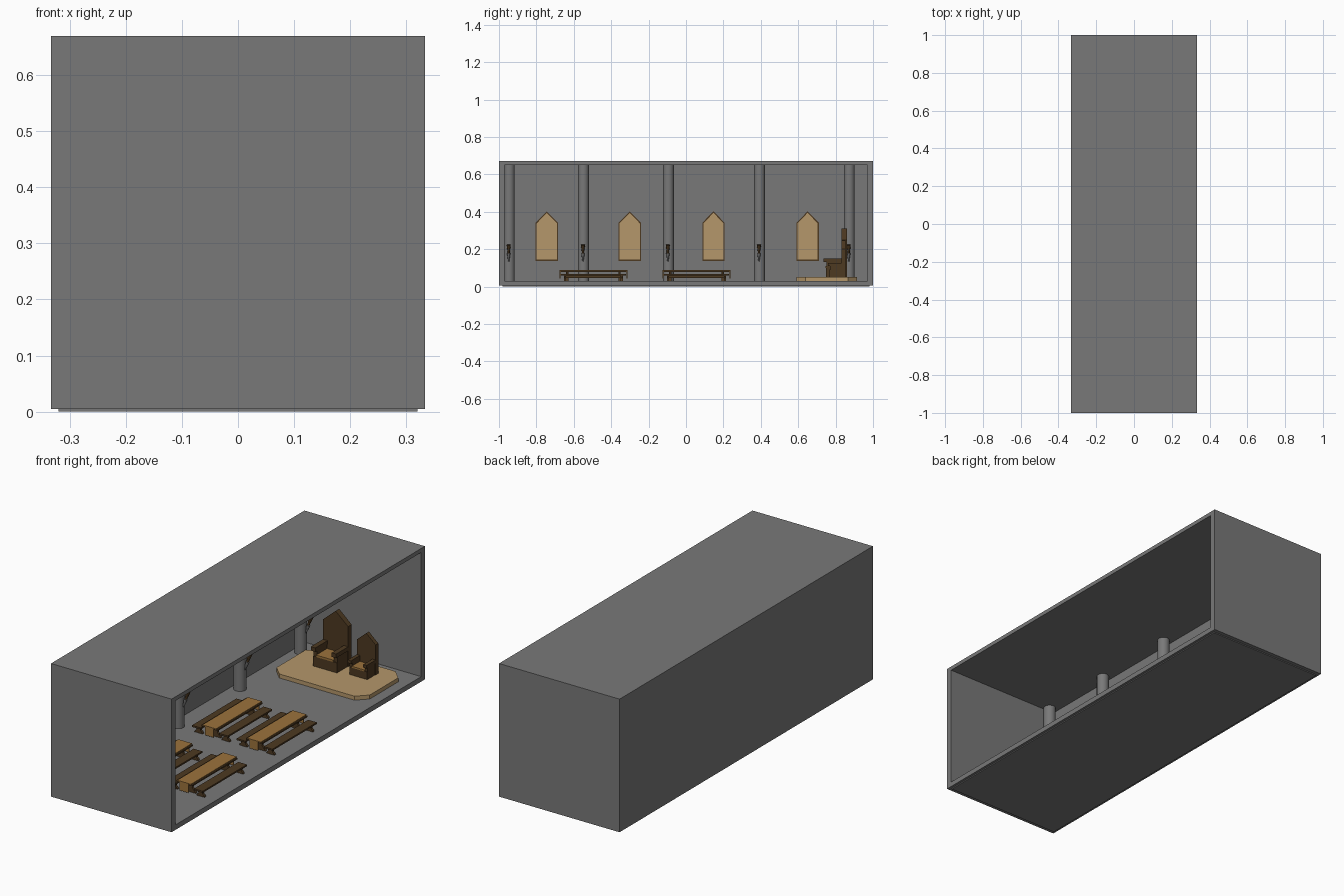
import bpy, bmesh, math
from mathutils import Matrix

if "Cube" in bpy.data.objects:
    bpy.data.objects.remove(bpy.data.objects["Cube"])


def material(name, rgb):
    m = bpy.data.materials.new(name)
    m.diffuse_color = (*rgb, 1)
    m.use_nodes = True
    m.node_tree.nodes["Principled BSDF"].inputs["Base Color"].default_value = m.diffuse_color
    return m


STONE = material("grey stone", (0.19, 0.19, 0.19))
DARK = material("dark wood", (0.075, 0.041, 0.015))
GOLD = material("golden cloth", (0.33, 0.17, 0.045))
TAN = material("pale tan", (0.46, 0.31, 0.145))


def finish(name, bm, mat):
    bmesh.ops.recalc_face_normals(bm, faces=bm.faces[:])
    me = bpy.data.meshes.new(name)
    bm.to_mesh(me)
    bm.free()
    me.materials.append(mat)
    ob = bpy.data.objects.new(name, me)
    bpy.context.collection.objects.link(ob)
    return ob


def box(name, x0, x1, y0, y1, z0, z1, mat):
    bm = bmesh.new()
    bmesh.ops.create_cube(bm, size=1)
    for v in bm.verts:
        v.co = ((x0 + x1) / 2 + v.co.x * (x1 - x0),
                (y0 + y1) / 2 + v.co.y * (y1 - y0),
                (z0 + z1) / 2 + v.co.z * (z1 - z0))
    return finish(name, bm, mat)


def prism(name, pts, axis, a, b, mat):
    """Extrude a 2D outline from a to b along the given axis."""
    bm = bmesh.new()

    def place(p, d):
        return {"x": (d, p[0], p[1]), "y": (p[0], d, p[1]), "z": (p[0], p[1], d)}[axis]
    f = bm.faces.new([bm.verts.new(place(p, a)) for p in pts])
    ext = bmesh.ops.extrude_face_region(bm, geom=[f])
    step = place((0, 0), b - a)
    bmesh.ops.translate(bm, vec=step,
                        verts=[v for v in ext["geom"] if isinstance(v, bmesh.types.BMVert)])
    return finish(name, bm, mat)


def cone(name, r0, r1, z0, z1, mat, matrix, seg=16):
    bm = bmesh.new()
    bmesh.ops.create_cone(bm, cap_ends=True, segments=seg, radius1=r0, radius2=r1,
                          depth=z1 - z0,
                          matrix=matrix @ Matrix.Translation((0, 0, (z0 + z1) / 2)))
    ob = finish(name, bm, mat)
    bpy.ops.object.select_all(action='DESELECT')
    ob.select_set(True)
    bpy.context.view_layer.objects.active = ob
    bpy.ops.object.shade_smooth_by_angle(angle=math.radians(40))
    return ob


# Hall shell: a box hollowed out from its open right side
bm = bmesh.new()
bmesh.ops.create_cube(bm, size=1)
for v in bm.verts:
    v.co = (v.co.x * 0.666, v.co.y * 2, 0.3375 + v.co.z * 0.665)
side = max(bm.faces, key=lambda f: f.calc_center_median().x)
bmesh.ops.inset_region(bm, faces=[side], thickness=0.02)
for v in side.verts:
    v.co.y = math.copysign(0.97, v.co.y)
    v.co.z = 0.03 if v.co.z < 0.3 else 0.65
ext = bmesh.ops.extrude_face_region(bm, geom=[side])
if side.is_valid:
    bm.faces.remove(side)
for v in ext["geom"]:
    if isinstance(v, bmesh.types.BMVert):
        v.co.x = -0.308
finish("hall_shell", bm, STONE)
box("foundation_plate", -0.32, 0.32, -0.98, 0.98, 0, 0.0055, STONE)

# Pillars with leaning torches
PX = -0.264
for y in (-0.945, -0.548, -0.094, 0.393, 0.873):
    cone("pillar", 0.029, 0.029, 0.029, 0.651, STONE, Matrix.Translation((PX, y, 0)), 24)
    lean = Matrix.Translation((-0.234, y - 0.003, 0.135)) @ Matrix.Rotation(math.radians(18), 4, 'Y')
    cone("torch_tail", 0.003, 0.008, 0, 0.035, STONE, lean, 10)
    cone("torch_cup", 0.008, 0.009, 0.035, 0.046, STONE, lean, 10)
    cone("torch_handle", 0.006, 0.006, 0.046, 0.06, DARK, lean, 10)
    cone("torch_head", 0.007, 0.011, 0.06, 0.092, DARK, lean, 10)


# Pointed windows on the left wall
def arch(c, w, z0, z1, z2):
    return [(c - w, z0), (c + w, z0), (c + w, z1), (c, z2), (c - w, z1)]


for y in (-0.744, -0.301, 0.147, 0.65):
    prism("window_frame", arch(y, 0.060, 0.138, 0.341, 0.402), "x", -0.309, -0.303, DARK)
    prism("window_pane", arch(y, 0.054, 0.144, 0.338, 0.394), "x", -0.304, -0.301, TAN)


# Trestle leg outline, narrow in the middle
def trestle(name, x, y, half, z0, z1):
    right = [(half, z0), (half * 0.9, z0 + 0.006), (half * 0.5, (z0 + z1) / 2),
             (half * 0.8, z1)]
    pts = [(x + a, z) for a, z in right] + [(x - a, z) for a, z in reversed(right)]
    prism(name, pts, "y", y - 0.006, y + 0.006, DARK)


# Tables with runner cloths and benches
FLOOR = 0.03
for cy in (-0.495, 0.056):
    for cx in (-0.072, 0.175):
        box("table_top", cx - 0.045, cx + 0.045, cy - 0.177, cy + 0.177, 0.079, 0.086, DARK)
        box("table_runner", cx - 0.038, cx + 0.038, cy - 0.181, cy + 0.181, 0.086, 0.089, GOLD)
        for s in (-1, 1):
            ends = sorted((cy + s * 0.177, cy + s * 0.181))
            box("runner_drop", cx - 0.024, cx + 0.024, *ends, 0.042, 0.088, GOLD)
            trestle("table_leg", cx, cy + s * 0.14, 0.04, FLOOR, 0.08)
            bx = cx + s * 0.075
            box("bench_seat", bx - 0.024, bx + 0.024, cy - 0.175, cy + 0.175, 0.06, 0.068, DARK)
            box("bench_rail", bx - 0.005, bx + 0.005, cy - 0.15, cy + 0.15, 0.046, 0.06, DARK)
            for t in (-1, 1):
                trestle("bench_leg", bx, cy + t * 0.152, 0.022, FLOOR, 0.061)

# Platform with cut corners
x0, x1, y0, y1, c = -0.235, 0.28, 0.59, 0.915, 0.05
prism("platform", [(x0 + c, y0), (x1 - c, y0), (x1, y0 + c), (x1, y1 - c),
                   (x1 - c, y1), (x0 + c, y1), (x0, y1 - c), (x0, y0 + c)],
      "z", 0.029, 0.05, TAN)


# Large and small throne
def throne(prefix, cx, back, k):
    def part(name, a0, a1, d0, d1, h0, h1, mat):
        box(prefix + name, cx + a0 * k, cx + a1 * k, back - d1 * k, back - d0 * k,
            0.05 + h0 * k, 0.05 + h1 * k, mat)
    part("base", -0.066, 0.066, 0.005, 0.112, 0, 0.05, DARK)
    part("seat_cushion", -0.047, 0.047, 0.02, 0.114, 0.05, 0.06, GOLD)
    for s in (-1, 1):
        a, b = sorted((s * 0.047, s * 0.066))
        part("arm_panel", a, b, 0.02, 0.108, 0.05, 0.082, DARK)
        a, b = sorted((s * 0.045, s * 0.070))
        part("arm_rest", a, b, 0.02, 0.124, 0.08, 0.1, DARK)
    h = [0.05 + z * k for z in (0, 0.2, 0.26)]
    prism(prefix + "backrest", arch(cx, 0.069 * k, *h), "y", back - 0.028 * k, back, DARK)


throne("large_throne_", -0.043, 0.86, 1.0)
throne("small_throne_", 0.127, 0.852, 0.75)
